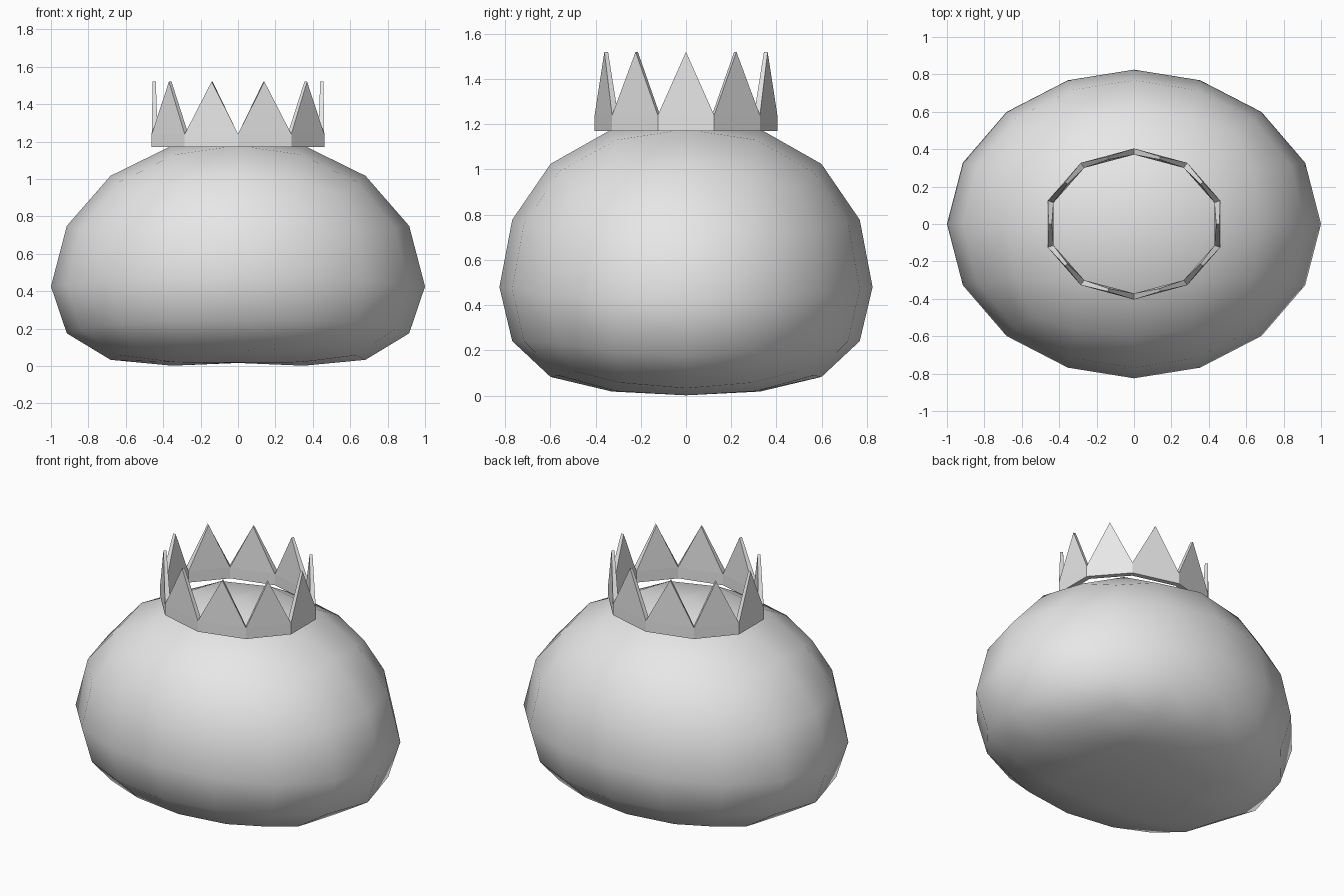
import bpy, bmesh, math

cube = bpy.data.objects.get("Cube")
if cube:
    bpy.data.objects.remove(cube, do_unlink=True)

# One plain grey for everything
grey = bpy.data.materials.new("light_grey")
grey.use_nodes = True
COLOUR = (0.8, 0.8, 0.8, 1.0)
grey.diffuse_color = COLOUR
grey.node_tree.nodes["Principled BSDF"].inputs["Base Color"].default_value = COLOUR


def add_object(name, bm):
    bmesh.ops.recalc_face_normals(bm, faces=bm.faces)
    mesh = bpy.data.meshes.new(name)
    bm.to_mesh(mesh)
    bm.free()
    mesh.materials.append(grey)
    obj = bpy.data.objects.new(name, mesh)
    bpy.context.collection.objects.link(obj)
    return obj


def select_only(obj):
    bpy.ops.object.select_all(action='DESELECT')
    obj.select_set(True)
    bpy.context.view_layer.objects.active = obj


# Body: a cube rounded by subdivision, then squashed into a sagging blob
bm = bmesh.new()
bmesh.ops.create_cube(bm, size=2.0)
body = add_object("body", bm)
select_only(body)
rounding = body.modifiers.new("rounding", 'SUBSURF')
rounding.levels = 2
bpy.ops.object.modifier_apply(modifier=rounding.name)

verts = body.data.vertices
reach = max(v.co.x for v in verts)
for v in verts:
    u, s, w = v.co / reach
    # Domed top, flattened underside
    z = 0.48 + (0.75 * w if w > 0 else w * (0.626 - 0.15 * w * w))
    # Sides sag towards the bottom
    z -= 0.055 * u * u * (1 - w)
    # Slight hollow under the middle
    if w < -0.99:
        z += 0.012
    v.co = (u - 0.13 * u * (1 - u * u), 0.825 * s, z)
bpy.ops.object.shade_smooth()

# Crown: ten-sided oval band, one spike on each side
SIDES, RX, RY = 10, 0.485, 0.404
BASE_Z, VALLEY_Z, TIP_Z = 1.17, 1.24, 1.52
WALL = 0.033


def ring_point(i, inset):
    a = math.pi / 2 + i * 2 * math.pi / SIDES
    return (RX - inset) * math.cos(a), (RY - inset) * math.sin(a)


def panel(bm, i, inset, tip_inset):
    """Pentagon outline: two base corners, valley, tip, valley."""
    p, q = ring_point(i, inset), ring_point(i + 1, inset)
    a, b = ring_point(i, tip_inset), ring_point(i + 1, tip_inset)
    tip = ((a[0] + b[0]) / 2, (a[1] + b[1]) / 2)
    points = [(*p, BASE_Z), (*q, BASE_Z), (*q, VALLEY_Z), (*tip, TIP_Z), (*p, VALLEY_Z)]
    return [bm.verts.new(c) for c in points]


bm = bmesh.new()
for i in range(SIDES):
    outer = panel(bm, i, 0.0, 0.005)
    inner = panel(bm, i, WALL, 0.023)
    # Outer and inner walls, split at the valley line
    for side in (outer, inner):
        bm.faces.new((side[0], side[1], side[2], side[4]))
        bm.faces.new((side[4], side[2], side[3]))
    # Underside and the two sloping spike edges
    for j, k in ((0, 1), (2, 3), (3, 4)):
        bm.faces.new((outer[j], outer[k], inner[k], inner[j]))
bmesh.ops.remove_doubles(bm, verts=bm.verts, dist=0.0005)
crown = add_object("crown", bm)
